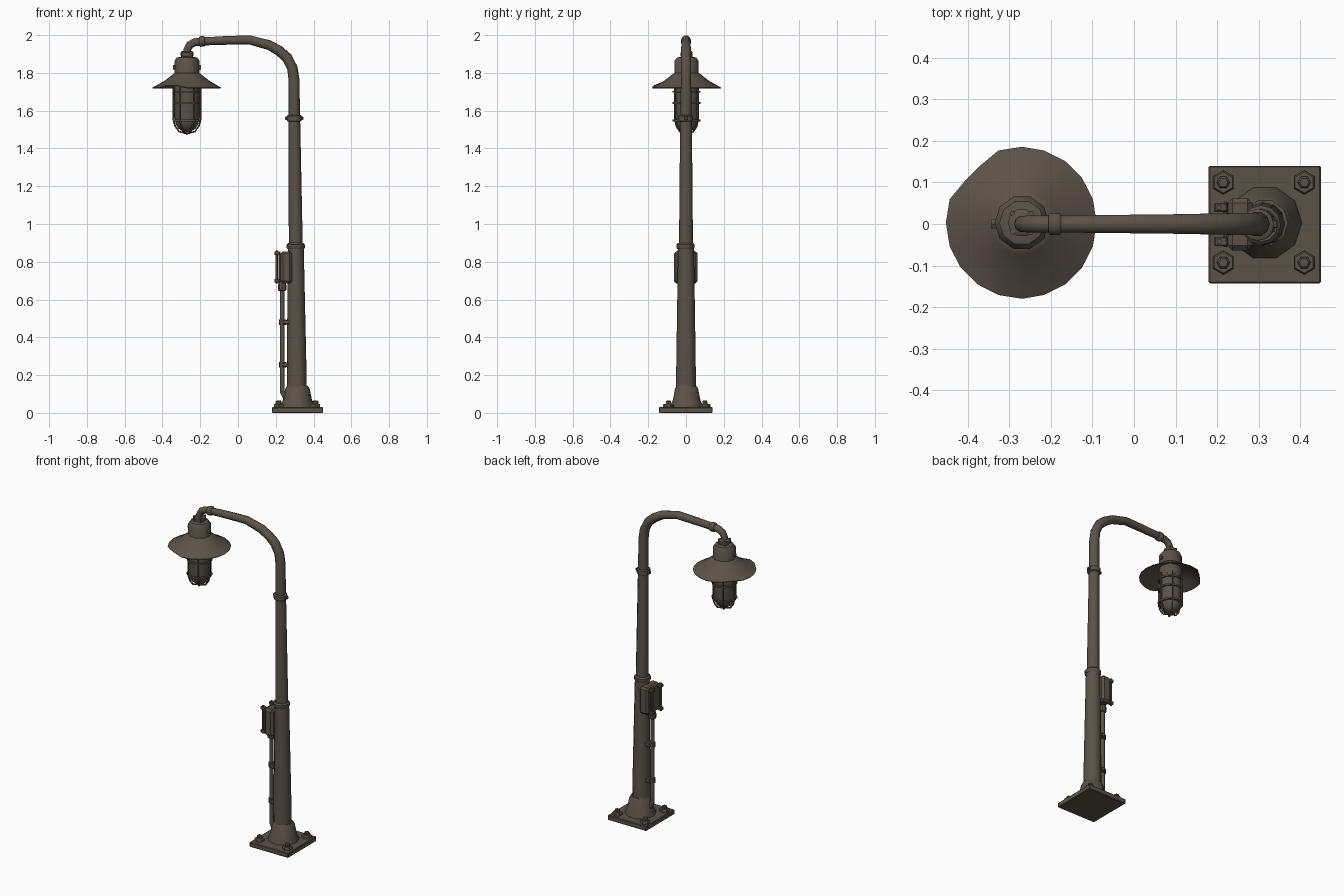
import bpy, bmesh
from math import sin, cos, pi
from mathutils import Vector, Matrix

if "Cube" in bpy.data.objects:
    bpy.data.objects.remove(bpy.data.objects["Cube"])

METAL = bpy.data.materials.new("weathered_brown_metal")
METAL.use_nodes = True
COLOUR = (0.105, 0.085, 0.064, 1)
METAL.diffuse_color = COLOUR
bsdf = METAL.node_tree.nodes["Principled BSDF"]
bsdf.inputs["Base Color"].default_value = COLOUR
bsdf.inputs["Roughness"].default_value = 0.7


def finish(name, bm, angle=40):
    bmesh.ops.recalc_face_normals(bm, faces=bm.faces)
    mesh = bpy.data.meshes.new(name)
    bm.to_mesh(mesh)
    bm.free()
    mesh.materials.append(METAL)
    ob = bpy.data.objects.new(name, mesh)
    bpy.context.collection.objects.link(ob)
    bpy.ops.object.select_all(action='DESELECT')
    ob.select_set(True)
    bpy.context.view_layer.objects.active = ob
    bpy.ops.object.shade_smooth_by_angle(angle=angle * pi / 180)
    return ob


def loft(name, rings, angle=40):
    """Skin a list of point rings and cap both ends."""
    bm = bmesh.new()
    loops = [[bm.verts.new(p) for p in ring] for ring in rings]
    n = len(loops[0])
    for a, b in zip(loops, loops[1:]):
        for i in range(n):
            j = (i + 1) % n
            bm.faces.new((a[i], a[j], b[j], b[i]))
    bm.faces.new(loops[0])
    bm.faces.new(loops[-1])
    return finish(name, bm, angle)


def lathe(name, profile, centre, sides=10, angle=40, turn=0.0):
    """Revolve (radius, z) pairs about a vertical axis."""
    steps = [turn + 2 * pi * i / sides for i in range(sides)]
    return loft(name, [[(centre[0] + r * cos(t), centre[1] + r * sin(t), z)
                        for t in steps] for r, z in profile], angle)


def tube(name, path, sides=10, angle=50, y=0.0):
    """Sweep a round section along (x, z, radius) points in the xz plane."""
    pts = [Vector((x, y, z)) for x, z, r in path]
    side = Vector((0, 1, 0))
    rings = []
    for i, p in enumerate(pts):
        tangent = (pts[min(i + 1, len(pts) - 1)] - pts[max(i - 1, 0)]).normalized()
        up = tangent.cross(side)
        rings.append([p + path[i][2] * (cos(t) * up + sin(t) * side)
                      for t in (2 * pi * k / sides for k in range(sides))])
    return loft(name, rings, angle)


def box(name, low, high, bevel=0.0):
    low, high = Vector(low), Vector(high)
    bm = bmesh.new()
    bmesh.ops.create_cube(bm, size=1)
    bmesh.ops.scale(bm, vec=high - low, verts=bm.verts)
    bmesh.ops.translate(bm, vec=(low + high) / 2, verts=bm.verts)
    if bevel:
        bmesh.ops.bevel(bm, geom=bm.edges[:], offset=bevel, segments=1, affect='EDGES')
    return finish(name, bm, 30)


# Base plate, anchor bolts and flared foot
BASE = (0.315, 0.003)
box("base_plate", (0.18, -0.143, 0), (0.45, 0.14, 0.03), 0.003)
for i, (x, y) in enumerate([(0.215, -0.093), (0.41, -0.093), (0.215, 0.1), (0.41, 0.1)]):
    lathe(f"anchor_nut_{i}", [(0.029, 0.028), (0.029, 0.043), (0.025, 0.048)],
          (x, y), 6, 30, pi / 6)
    lathe(f"anchor_bolt_{i}", [(0.016, 0.045), (0.016, 0.06), (0.011, 0.065)], (x, y), 6, 30)
lathe("flared_foot", [(0.09, 0.028), (0.088, 0.042), (0.076, 0.07),
                      (0.064, 0.13), (0.056, 0.142)], BASE)

# Pole sections, leaning very slightly
tube("lower_pole", [(0.312, 0.03, 0.054), (0.31, 0.3, 0.051), (0.306, 0.88, 0.042)], 12)
lathe("middle_collar", [(0.044, 0.868), (0.048, 0.874), (0.048, 0.892), (0.04, 0.9)],
      (0.306, -0.003), 12)
tube("upper_pole", [(0.306, 0.88, 0.037), (0.298, 1.56, 0.031)], 12)
lathe("upper_collar", [(0.034, 1.542), (0.039, 1.546), (0.039, 1.572), (0.034, 1.576)],
      (0.298, -0.002), 12)
for s in (-1, 1):
    box(f"collar_lug_{'left' if s > 0 else 'right'}",
        (0.298 + s * 0.04 - 0.008, -0.01, 1.55), (0.298 + s * 0.04 + 0.008, 0.01, 1.568), 0.003)

# Curved arm, end collar and elbow
tube("curved_arm", [(0.298, 1.55, 0.03), (0.297, 1.76, 0.029), (0.288, 1.825, 0.028),
                    (0.26, 1.88, 0.028), (0.218, 1.917, 0.027), (0.165, 1.947, 0.026),
                    (0.06, 1.975, 0.024), (-0.06, 1.972, 0.023), (-0.2, 1.966, 0.021)])
tube("arm_collar", [(-0.176, 1.967, 0.024), (-0.18, 1.967, 0.028),
                    (-0.201, 1.966, 0.028), (-0.206, 1.966, 0.024)])
tube("elbow", [(-0.19, 1.966, 0.021), (-0.23, 1.962, 0.021), (-0.255, 1.948, 0.021),
               (-0.268, 1.925, 0.02), (-0.27, 1.88, 0.02)])

# Lamp housing
LAMP = (-0.27, 0.003)
lathe("housing_flange", [(0.03, 1.88), (0.034, 1.895), (0.034, 1.908), (0.024, 1.914)], LAMP)
for i in range(4):
    t = pi / 4 + i * pi / 2
    lathe(f"flange_bolt_{i}", [(0.007, 1.88), (0.007, 1.915)],
          (LAMP[0] + 0.031 * cos(t), LAMP[1] + 0.031 * sin(t)), 6)
lathe("housing", [(0.066, 1.72), (0.066, 1.865), (0.054, 1.881), (0.03, 1.886)], LAMP)
for s in (-1, 1):
    x = LAMP[0] + s * 0.06
    tube(f"housing_screw_{'left' if s > 0 else 'right'}",
         [(x, 1.83, 0.012), (x + s * 0.014, 1.83, 0.012)], 6)

# Conical shade with a battered rim
shade = lathe("lamp_shade", [(0.064, 1.8), (0.078, 1.79), (0.12, 1.757), (0.183, 1.722),
                             (0.181, 1.718), (0.118, 1.752), (0.062, 1.78)], LAMP, 20, 60)
for v in shade.data.vertices:
    x, y = v.co.x - LAMP[0], v.co.y - LAMP[1]
    if (x * x + y * y) ** 0.5 > 0.15:
        cut = 0.2 - (y - x) / 2 ** 0.5          # flattened edge, back right
        if cut < 0.032:
            v.co += Vector((0.7, -0.7, 0)) * (0.032 - cut)
        if y < -0.09 and -0.12 < x < -0.05:     # small nick, front right
            v.co.z += 0.012
        v.co.x -= 0.003 if x > 0 else 0

# Glass jar with rounded end
lathe("lamp_glass", [(0.065, 1.73), (0.065, 1.56), (0.06, 1.53), (0.046, 1.505),
                     (0.025, 1.492), (0.004, 1.488)], LAMP, 12, 50)

# Wire cage: hoops and bent bars
for i, z in enumerate((1.7, 1.64, 1.548)):
    lathe(f"cage_hoop_{i}", [(0.062, z - 0.005), (0.074, z - 0.005),
                             (0.074, z + 0.005), (0.062, z + 0.005)], LAMP, 12)
for i in range(6):
    bar = tube(f"cage_bar_{i}", [(0.071, 1.73, 0.005), (0.071, 1.55, 0.005),
                                 (0.062, 1.518, 0.005), (0.042, 1.49, 0.005),
                                 (0.0, 1.479, 0.005)], 5)
    bar.data.transform(Matrix.Translation((*LAMP, 0)) @ Matrix.Rotation(i * pi / 3, 4, 'Z'))

# Junction box on the pole, with lid and hinge rods
box("junction_box", (0.225, -0.064, 0.685), (0.285, 0.062, 0.855), 0.012)
box("junction_box_lid", (0.214, -0.056, 0.695), (0.227, 0.054, 0.847), 0.004)
for i, y in enumerate((-0.042, 0.04)):
    tube(f"lid_rod_{i}", [(0.205, 0.685, 0.007), (0.205, 0.86, 0.007)], 6, y=y)
    for j, z in enumerate((0.7, 0.845)):
        box(f"lid_hinge_{i}_{j}", (0.193, y - 0.011, z - 0.01),
            (0.225, y + 0.011, z + 0.01), 0.003)

# Conduit down to the foot, with clamps
tube("conduit", [(0.234, 0.7, 0.012), (0.234, 0.15, 0.012), (0.235, 0.11, 0.013),
                 (0.25, 0.08, 0.013), (0.28, 0.06, 0.013)], 8)
lathe("conduit_fitting", [(0.015, 0.645), (0.022, 0.65), (0.022, 0.675), (0.018, 0.69)],
      (0.234, 0), 8)
for i, z in enumerate((0.255, 0.48)):
    lathe(f"conduit_clamp_{i}", [(0.019, z - 0.014), (0.019, z + 0.014)], (0.235, 0), 8)
    box(f"clamp_strap_{i}", (0.235, -0.026, z - 0.011), (0.272, 0.026, z + 0.011), 0.003)
